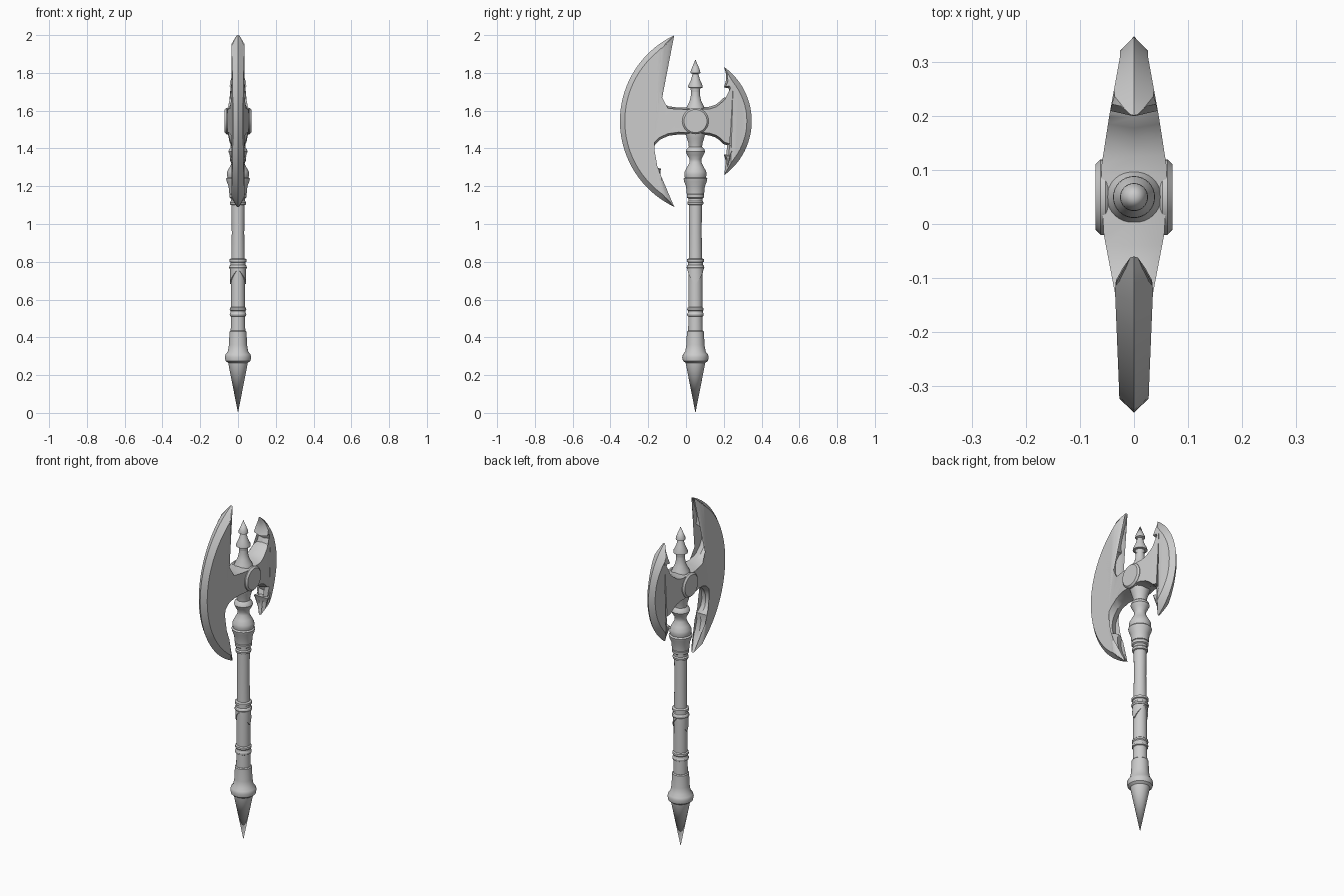
import bpy, bmesh, math
from mathutils import Vector, Matrix

if "Cube" in bpy.data.objects:
    bpy.data.objects.remove(bpy.data.objects["Cube"])

AXIS_Y, MID_Z = 0.05, 1.545


def finish(name, bm, angle=32):
    mesh = bpy.data.meshes.new(name)
    bm.to_mesh(mesh)
    bm.free()
    ob = bpy.data.objects.new(name, mesh)
    bpy.context.collection.objects.link(ob)
    bpy.ops.object.select_all(action='DESELECT')
    ob.select_set(True)
    bpy.context.view_layer.objects.active = ob
    bpy.ops.object.shade_smooth_by_angle(angle=math.radians(angle))
    return ob


def lathe(name, profile, matrix=None, segs=32, wave=None):
    """Revolve (radius, height) points; wave(index, angle) shifts height."""
    bm = bmesh.new()
    rings = []
    for k, (r, z) in enumerate(profile):
        if r == 0:
            rings.append([bm.verts.new((0, 0, z))] * segs)
            continue
        ring = []
        for i in range(segs):
            a = 2 * math.pi * i / segs
            dz = wave(k, a) if wave else 0
            ring.append(bm.verts.new((r * math.cos(a), r * math.sin(a), z + dz)))
        rings.append(ring)
    for lo, hi in zip(rings, rings[1:]):
        for i in range(segs):
            j = (i + 1) % segs
            bm.faces.new(list(dict.fromkeys((lo[i], lo[j], hi[j], hi[i]))))
    bmesh.ops.recalc_face_normals(bm, faces=bm.faces)
    bm.transform(matrix or Matrix.Translation((0, AXIS_Y, 0)))
    return finish(name, bm)


# Pommel spike and lower handle
lathe("pommel", [(0, 0), (.052, .265), (.066, .275), (.07, .295), (.066, .31),
                 (.054, .325), (.048, .36), (.045, .43), (.04, .435), (0, .435)])
lathe("lower_grip", [(0, .42), (.039, .42), (.037, .51), (.043, .513), (.044, .523),
                     (.04, .53), (.04, .54), (.044, .545), (.043, .555), (.037, .56),
                     (.036, .78), (0, .78)])


# Sleeve with a wavy pointed lower edge
def sleeve_wave(k, a):
    s = abs(((a + math.pi / 2) % math.pi) / (math.pi / 2) - 1)   # 1 on the sides' opposite faces
    return (0.5 - s) * -0.08 if k < 2 else 0


lathe("pointed_sleeve", [(.035, .722), (.042, .722), (.041, .768), (.035, .77)],
      wave=lambda k, a: -sleeve_wave(k, a + math.pi / 2))

# Upper grip, collars and neck
lathe("upper_grip", [(0, .76), (.044, .762), (.047, .77), (.044, .78), (.039, .784),
                     (.039, .797), (.045, .8), (.045, .813), (.035, .818), (.033, .95),
                     (.034, 1.1), (.041, 1.103), (.043, 1.115), (.038, 1.122),
                     (.038, 1.135), (.045, 1.14), (.046, 1.155), (.041, 1.162), (0, 1.162)])
lathe("neck", [(0, 1.155), (.046, 1.16), (.05, 1.2), (.06, 1.225), (.063, 1.24),
               (.056, 1.247), (.059, 1.262), (.057, 1.278), (.045, 1.3), (.032, 1.325),
               (.031, 1.343), (.043, 1.365), (.051, 1.383), (.046, 1.398), (.035, 1.408),
               (.038, 1.43), (.046, 1.455), (.055, 1.49), (.055, 1.595), (.045, 1.622),
               (.031, 1.65), (.024, 1.68), (.023, 1.705), (0, 1.705)])

# Finial above the head
lathe("finial", [(0, 1.7), (.024, 1.7), (.026, 1.72), (.039, 1.722), (.038, 1.733),
                 (.025, 1.76), (.015, 1.795), (.026, 1.799), (.025, 1.81), (0, 1.872)])

# Round bosses on both sides of the head
for side, label in ((1, "right"), (-1, "left")):
    m = Matrix.Translation((0, AXIS_Y, MID_Z)) @ Matrix.Rotation(side * math.pi / 2, 4, 'Y')
    lathe("hub_boss_" + label, [(0, 0), (.066, 0), (.066, .048), (.07, .053),
                                (.07, .062), (.061, .071), (0, .071)], m)


# Double blade: upper half outline as (y, z, bevel width)
def arc(cy, r, end, n, sign):
    return [(cy + sign * r * math.cos(end * i / n), MID_Z + r * math.sin(end * i / n), .026)
            for i in range(n + 1)]


big = arc(.152, .502, math.asin(.455 / .502), 18, -1)
small = arc(-.006, .354, math.asin(.287 / .354), 14, 1)
big_inner = [(-.1, 1.95), (-.125, 1.895), (-.138, 1.845), (-.133, 1.797), (-.157, 1.79),
             (-.174, 1.772), (-.181, 1.742), (-.179, 1.702), (-.163, 1.67), (-.135, 1.642),
             (-.092, 1.623), (-.04, 1.616), (.01, 1.618)]
small_inner = [(.09, 1.618), (.125, 1.621), (.155, 1.631), (.178, 1.647), (.198, 1.667),
               (.224, 1.675), (.233, 1.698), (.224, 1.72), (.2, 1.722), (.211, 1.758),
               (.212, 1.795)]
upper = big + [(y, z, .012) for y, z in big_inner + small_inner] + small[::-1]
outline = upper + [(y, 2 * MID_Z - z, b) for y, z, b in upper[-2:0:-1]]
tips = [Vector((0, t[0], MID_Z + s * (t[1] - MID_Z))) for t in (big[-1], small[-1]) for s in (1, -1)]

# Half thickness along y
STEPS = [(-.36, .026), (-.3, .028), (-.13, .035), (-.02, .056), (.05, .06),
         (.11, .06), (.2, .046), (.31, .026), (.36, .024)]


def half_thickness(y):
    for (y0, h0), (y1, h1) in zip(STEPS, STEPS[1:]):
        if y <= y1:
            return h0 + (h1 - h0) * (y - y0) / (y1 - y0)
    return STEPS[-1][1]


def taper(co):
    return min(1, .12 + 11 * min((co - t).length for t in tips))


def make_blade():
    bm = bmesh.new()
    n = len(outline)
    pts = [Vector((0, y, z)) for y, z, b in outline]
    rim, inset = [], []
    for i, p in enumerate(pts):
        d0 = (p - pts[i - 1]).normalized()
        d1 = (pts[(i + 1) % n] - p).normalized()
        d = d0 + d1
        inward = Vector((0, d.z, -d.y)).normalized()
        rim.append(bm.verts.new(p))
        inset.append(bm.verts.new(p + inward * outline[i][2] * taper(p)))
    for i in range(n):
        j = (i + 1) % n
        bm.faces.new((rim[i], rim[j], inset[j], inset[i]))
    plate = bm.faces.new(inset)
    plate.material_index = 1
    bmesh.ops.triangulate(bm, faces=[plate])
    # Cut the plate where its thickness changes, then push it outwards
    for y, h in STEPS[1:-1]:
        faces = [f for f in bm.faces if f.material_index == 1]
        geom = faces + list({e for f in faces for e in f.edges}) + list({v for f in faces for v in f.verts})
        bmesh.ops.bisect_plane(bm, geom=geom, dist=1e-5, plane_co=(0, y, 0), plane_no=(0, 1, 0))
    for v in {v for f in bm.faces if f.material_index == 1 for v in f.verts}:
        v.co.x = half_thickness(v.co.y) * taper(v.co)
    for f in bm.faces:
        f.material_index = 0
    # Mirror to the other side and weld the cutting edge
    copy = bmesh.ops.duplicate(bm, geom=bm.verts[:] + bm.edges[:] + bm.faces[:])["geom"]
    for v in copy:
        if isinstance(v, bmesh.types.BMVert):
            v.co.x *= -1
    bmesh.ops.reverse_faces(bm, faces=[f for f in copy if isinstance(f, bmesh.types.BMFace)])
    bmesh.ops.remove_doubles(bm, verts=bm.verts, dist=1e-5)
    bmesh.ops.recalc_face_normals(bm, faces=bm.faces)
    finish("double_blade", bm, 30)


make_blade()
